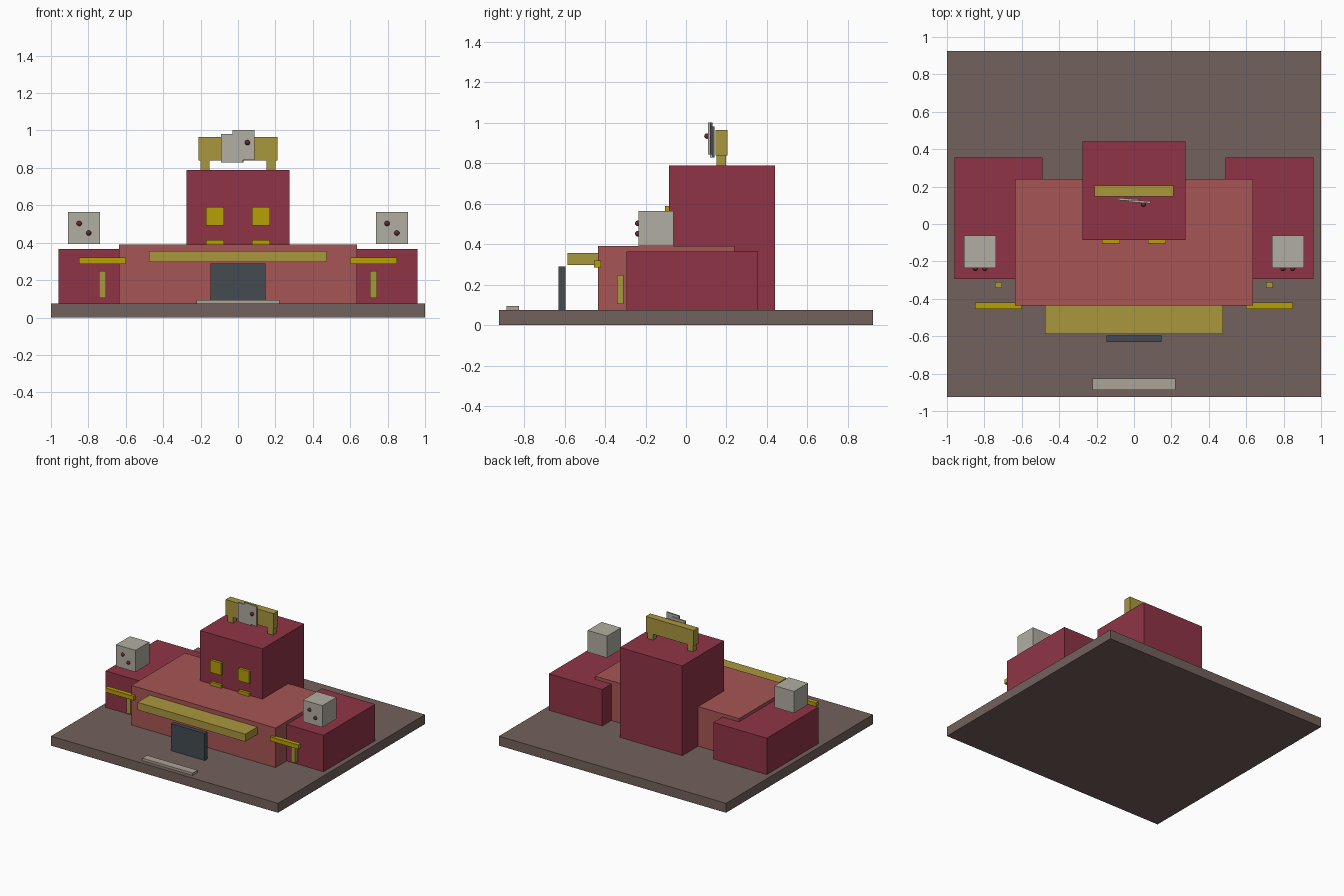
import bpy, bmesh, math
from mathutils import Matrix

if "Cube" in bpy.data.objects:
    bpy.data.objects.remove(bpy.data.objects["Cube"])


def material(name, r, g, b):
    m = bpy.data.materials.new(name)
    m.diffuse_color = [(c / 255) ** 2.2 for c in (r, g, b)] + [1]
    m.use_nodes = True
    m.node_tree.nodes["Principled BSDF"].inputs["Base Color"].default_value = m.diffuse_color
    return m


STONE = material("stone", 114, 97, 92)
BRICK = material("brick", 165, 85, 85)
MAROON = material("maroon", 142, 55, 72)
BRASS = material("brass", 168, 150, 65)
GOLD = material("gold", 180, 158, 15)
SLATE = material("slate", 70, 76, 82)
IVORY = material("ivory", 176, 172, 162)
STEP = material("pale_stone", 170, 162, 150)
PIP = material("dark_red", 100, 45, 50)


def finish(name, bm, mat):
    me = bpy.data.meshes.new(name)
    bm.to_mesh(me)
    bm.free()
    me.materials.append(mat)
    ob = bpy.data.objects.new(name, me)
    bpy.context.collection.objects.link(ob)
    return ob


def box(name, x, y, z, mat, turn=0):
    """Box from (min, max) ranges, optionally turned about z."""
    bm = bmesh.new()
    bmesh.ops.create_cube(bm, size=1)
    bmesh.ops.scale(bm, vec=(x[1] - x[0], y[1] - y[0], z[1] - z[0]), verts=bm.verts)
    ob = finish(name, bm, mat)
    ob.location = [(r[0] + r[1]) / 2 for r in (x, y, z)]
    ob.rotation_euler.z = math.radians(turn)
    return ob


def pair(name, x, y, z, mat):
    """The same box on the left and the right."""
    box(name + "_right", x, y, z, mat)
    box(name + "_left", (-x[1], -x[0]), y, z, mat)


def pip(name, x, y, z):
    bm = bmesh.new()
    bmesh.ops.create_uvsphere(bm, u_segments=12, v_segments=8, radius=0.014)
    for f in bm.faces:
        f.smooth = True
    finish(name, bm, PIP).location = (x, y, z)


# Ground slab and building masses
box("base", (-1, 1), (-0.925, 0.925), (0, 0.075), STONE)
box("main_hall", (-0.635, 0.635), (-0.435, 0.24), (0.075, 0.39), BRICK)
box("tower", (-0.275, 0.275), (-0.085, 0.44), (0.075, 0.79), MAROON)
pair("wing", (0.49, 0.96), (-0.295, 0.355), (0.075, 0.365), MAROON)

# Entrance
box("entrance_canopy", (-0.475, 0.475), (-0.587, -0.435), (0.296, 0.356), BRASS)
box("door", (-0.148, 0.148), (-0.63, -0.595), (0.075, 0.29), SLATE)
box("front_step", (-0.222, 0.222), (-0.888, -0.827), (0.075, 0.094), STEP)

# Tower windows, the lower row partly sunk behind the hall roof
pair("upper_window", (0.075, 0.171), (-0.105, -0.08), (0.492, 0.59), GOLD)
pair("lower_window", (0.075, 0.171), (-0.105, -0.08), (0.317, 0.415), GOLD)

# Wing awnings and handles
pair("wing_awning", (0.6, 0.85), (-0.455, -0.421), (0.286, 0.32), GOLD)
pair("wing_post", (0.706, 0.743), (-0.342, -0.309), (0.104, 0.249), BRASS)

# Dice above the wings
pair("die", (0.738, 0.909), (-0.236, -0.061), (0.392, 0.565), IVORY)
for side, x in (("right", 0.823), ("left", -0.823)):
    pip("upper_pip_" + side, x - 0.026, -0.238, 0.503)
    pip("lower_pip_" + side, x + 0.026, -0.238, 0.452) if x > 0 else \
        pip("lower_pip_" + side, x + 0.025, -0.238, 0.452)

# Roof sign with legs, and two overlapping cards in front
box("roof_sign", (-0.211, 0.211), (0.146, 0.205), (0.84, 0.965), BRASS)
pair("roof_sign_leg", (0.152, 0.201), (0.152, 0.199), (0.785, 0.845), BRASS)
box("rear_card", (-0.09, 0.028), (0.124, 0.136), (0.829, 0.981), IVORY, -4)
box("front_card", (-0.03, 0.088), (0.114, 0.126), (0.843, 1.002), IVORY, -4)
pip("card_pip", 0.05, 0.104, 0.935)
